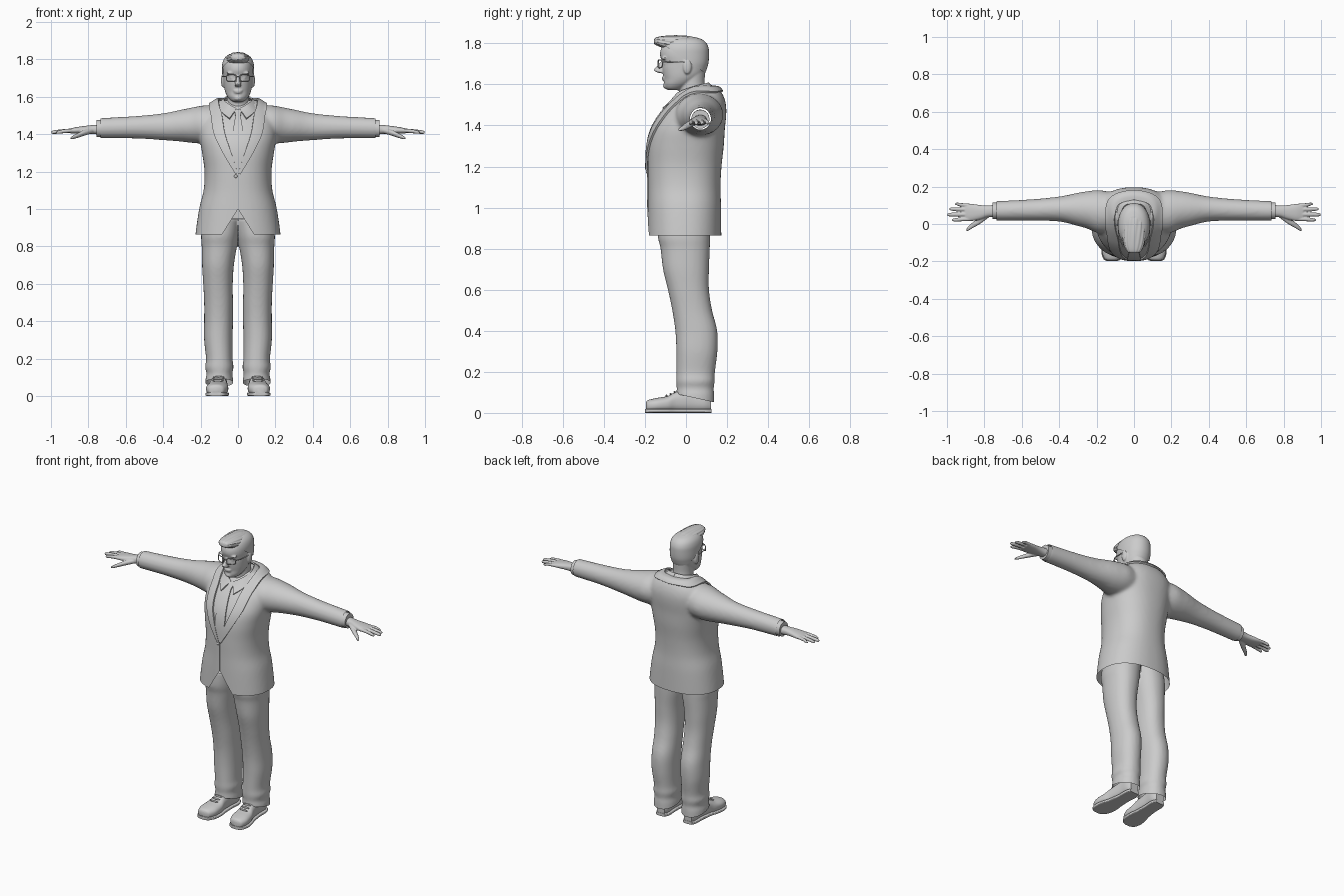
import bpy, bmesh, math
from mathutils import Vector
from mathutils.bvhtree import BVHTree

if "Cube" in bpy.data.objects:
    bpy.data.objects.remove(bpy.data.objects["Cube"])


def spline(rows, steps=6):
    """Catmull-Rom interpolation through rows of numbers."""
    out = []
    for i in range(len(rows) - 1):
        p = [rows[max(0, min(len(rows) - 1, i + k))] for k in (-1, 0, 1, 2)]
        for s in range(steps):
            t = s / steps
            out.append([0.5 * (2 * b + (c - a) * t + (2 * a - 5 * b + 4 * c - d) * t * t
                               + (3 * b - a - 3 * c + d) * t ** 3) for a, b, c, d in zip(*p)])
    return out + [list(rows[-1])]


def loft(bm, rings, axis, n=2.0, sides=40, both=False, ridge=0.0):
    """Skin superellipse rings (position, centre u, centre v, radius u, radius v) along an axis."""
    for flip in ((1, -1) if both else (1,)):
        loops = []
        for t, cu, cv, ru, rv in spline(rings):
            loop = []
            for k in range(sides):
                a = 2 * math.pi * k / sides
                c, s = math.cos(a), math.sin(a)
                w = 1 + ridge * math.sin(14 * a + 25 * t)
                co = [cu + w * ru * math.copysign(abs(c) ** (2 / n), c),
                      cv + w * rv * math.copysign(abs(s) ** (2 / n), s)]
                co.insert(axis, t)
                loop.append(bm.verts.new((co[0] * flip, co[1], co[2])))
            loops.append(loop)
        for a, b in zip(loops, loops[1:]):
            for k in range(sides):
                j = (k + 1) % sides
                bm.faces.new((a[k], a[j], b[j], b[k]))
        bm.faces.new(loops[0])
        bm.faces.new(loops[-1])
    bmesh.ops.recalc_face_normals(bm, faces=bm.faces)


def ball(bm, loc, scale, both=True):
    for flip in ((1, -1) if both else (1,)):
        made = bmesh.ops.create_uvsphere(bm, u_segments=20, v_segments=12, radius=1)["verts"]
        for v in made:
            v.co = Vector((loc[0] * flip + v.co.x * scale[0], loc[1] + v.co.y * scale[1],
                           loc[2] + v.co.z * scale[2]))


def apply_mods(obj):
    dg = bpy.context.evaluated_depsgraph_get()
    me = bpy.data.meshes.new_from_object(obj.evaluated_get(dg))
    obj.modifiers.clear()
    obj.data = me


def make(bm, name, voxel=0, smooth=0):
    """Turn a bmesh into an object, optionally fusing its pieces into one skin."""
    me = bpy.data.meshes.new(name)
    bm.to_mesh(me)
    bm.free()
    obj = bpy.data.objects.new(name, me)
    bpy.context.collection.objects.link(obj)
    if voxel:
        m = obj.modifiers.new("fuse", "REMESH")
        m.mode, m.voxel_size = "VOXEL", voxel
        m = obj.modifiers.new("relax", "SMOOTH")
        m.factor, m.iterations = 0.5, smooth
        apply_mods(obj)
    return obj


def cut(bm, co, no, geom=None, clear=True):
    geom = geom or bm.verts[:] + bm.edges[:] + bm.faces[:]
    bmesh.ops.bisect_plane(bm, geom=geom, plane_co=co, plane_no=no, clear_outer=clear)


# Jacket: torso and sleeves fused, then trimmed at hem, cuffs and front notch
bm = bmesh.new()
loft(bm, [(.80, 0, -.008, .23, .18), (.86, 0, -.008, .228, .18), (1.0, 0, -.008, .208, .179),
          (1.1, 0, -.009, .184, .177), (1.2, 0, -.007, .179, .18), (1.3, 0, 0, .192, .184),
          (1.38, 0, .012, .205, .177), (1.45, 0, .036, .205, .16), (1.5, 0, .057, .192, .138),
          (1.545, 0, .072, .16, .11), (1.582, 0, .08, .11, .078)], 2, n=2.3, sides=64)
loft(bm, [(.08, .06, 1.455, .1, .1), (.18, .065, 1.452, .116, .102), (.25, .075, 1.448, .1, .094),
          (.3, .078, 1.446, .089, .086), (.4, .08, 1.44, .067, .072), (.55, .075, 1.437, .057, .06),
          (.75, .07, 1.432, .052, .054)], 0, both=True)
jacket = make(bm, "jacket", .01, 8)
bm = bmesh.new()
bm.from_mesh(jacket.data)
surface = BVHTree.FromBMesh(bm)
cut(bm, (0, 0, .863), (0, 0, -1))
for s in (1, -1):
    cut(bm, (s * .735, 0, 0), (s, 0, 0))
    faces = [f for f in bm.faces if f.calc_center_median().y < 0 and f.calc_center_median().z < 1.05]
    geom = list({g for f in faces for g in f.verts[:] + f.edges[:]}) + faces
    cut(bm, (0, 0, 1.0), (s * 1.6, 0, 1), geom, False)
notch = []
for f in bm.faces:
    c = f.calc_center_median()
    if c.y < 0 and c.z < 1.0 - 1.6 * abs(c.x):
        notch.append(f)
bmesh.ops.delete(bm, geom=notch, context="FACES")
bm.to_mesh(jacket.data)
bm.free()


def ribbon(name, edge_a, edge_b, offset, thick, mirror=True, drape=True, across=8):
    """Strip of cloth between two edges, laid on the jacket surface."""
    bm = bmesh.new()
    rows = []
    for a, b in zip(spline(edge_a, 8), spline(edge_b, 8)):
        row = []
        for k in range(across + 1):
            p = Vector(a).lerp(Vector(b), k / across)
            if drape:
                loc, normal, _, _ = surface.find_nearest(p)
                p = loc + normal * offset
            row.append(bm.verts.new(p))
        rows.append(row)
    for r, q in zip(rows, rows[1:]):
        for k in range(across):
            bm.faces.new((r[k], r[k + 1], q[k + 1], q[k]))
    obj = make(bm, name)
    m = obj.modifiers.new("cloth", "SOLIDIFY")
    m.thickness, m.offset = thick, 0
    if mirror:
        obj.modifiers.new("mirror", "MIRROR")
    apply_mods(obj)


# Lapels running into the jacket collar, shirt front, shirt collar, tie, front flap
inner = [(.003, -.19, 1.195), (.035, -.185, 1.3), (.068, -.15, 1.4), (.085, -.08, 1.5),
         (.1, 0, 1.56), (.085, .1, 1.59), (0, .13, 1.595)]
outer = [(.012, -.19, 1.185), (.08, -.18, 1.3), (.125, -.13, 1.4), (.145, -.06, 1.5),
         (.152, .03, 1.55), (.125, .145, 1.565), (0, .178, 1.565)]
ribbon("lapels", inner, outer, .007, .01)
centre = [(0, -.19, 1.195), (0, -.185, 1.3), (0, -.155, 1.4), (0, -.085, 1.5), (0, -.04, 1.54)]
ribbon("shirt_front", centre, inner[:5], .001, .004)
ribbon("shirt_collar",
       [(.008, -.058, 1.535), (.05, -.035, 1.56), (.074, .03, 1.585), (.05, .095, 1.603), (0, .108, 1.607)],
       [(.045, -.112, 1.482), (.088, -.055, 1.52), (.1, .03, 1.565), (.07, .11, 1.582), (0, .128, 1.588)],
       0, .008, drape=False)
tie = [(.022, -.06, 1.535), (.014, -.09, 1.495), (.02, -.12, 1.46), (.034, -.18, 1.32), (.012, -.19, 1.19)]
ribbon("tie", tie, [(-x, y, z) for x, y, z in tie], .006, .008, mirror=False)
ribbon("front_flap", [(0, -.19, 1.2), (0, -.19, 1.0)], [(-.04, -.19, 1.2), (-.04, -.19, 1.0)],
       .001, .004, mirror=False)
bm = bmesh.new()
ball(bm, (-.012, -.19, 1.175), (.009, .006, .009), False)
make(bm, "jacket_button")

# Trousers with a slanted hem
bm = bmesh.new()
loft(bm, [(.95, .085, -.01, .1, .125), (.86, .097, -.01, .1, .127), (.8, .1, -.004, .094, .12),
          (.7, .107, 0, .085, .112), (.6, .107, .012, .079, .1), (.5, .104, .03, .077, .097),
          (.4, .104, .05, .077, .102), (.3, .105, .053, .076, .1), (.2, .1, .047, .071, .094),
          (.155, .1, .046, .076, .094), (.12, .099, .045, .069, .09), (.085, .1, .045, .074, .092),
          (.02, .1, .045, .074, .092)], 2, n=2.2, both=True)
trousers = make(bm, "trousers", .009, 4)
bm = bmesh.new()
bm.from_mesh(trousers.data)
cut(bm, (0, -.045, .092), (0, -.04, -.18))
bm.to_mesh(trousers.data)
bm.free()

# Shoes, soles and laces
bm = bmesh.new()
shoe = [(-.196, .118, .03, .02, .018), (-.185, .117, .034, .042, .028), (-.145, .113, .038, .058, .034),
        (-.09, .108, .043, .056, .039), (-.045, .104, .054, .046, .05), (.03, .1, .06, .04, .056),
        (.09, .098, .055, .041, .051), (.122, .098, .045, .028, .036)]
loft(bm, shoe, 1, n=2.4, both=True)
make(bm, "shoes")
bm = bmesh.new()
loft(bm, [(y * 1.015, cx, .01, rx + .004, .01) for y, cx, cz, rx, rz in shoe], 1, n=5, both=True)
make(bm, "shoe_soles")
bm = bmesh.new()
for i in range(3):
    ball(bm, (.107 - .002 * i, -.095 + .02 * i, .083 + .009 * i), (.03, .005, .006))
make(bm, "shoe_laces")

# Shirt cuffs and hands
bm = bmesh.new()
loft(bm, [(.70, .07, 1.431, .044, .046), (.756, .07, 1.43, .044, .046)], 0, both=True)
make(bm, "shirt_cuffs")
bm = bmesh.new()
loft(bm, [(.735, .07, 1.425, .034, .027), (.78, .068, 1.425, .031, .024), (.82, .063, 1.423, .038, .021),
          (.87, .062, 1.42, .046, .017), (.905, .064, 1.417, .044, .011)], 0, n=2.3, both=True)
for y0, tip, y1, r in ((.027, .972, .022, .0105), (.052, .998, .05, .0115),
                       (.077, .988, .08, .0105), (.099, .957, .107, .0095)):
    loft(bm, [(.875, y0, 1.42, r, r), (.925, (y0 + y1) / 2, 1.417, r, r),
              (tip - .012, y1, 1.411, r * .85, r * .85), (tip, y1, 1.409, r * .4, r * .4)],
         0, sides=14, both=True)
loft(bm, [(.775, .05, 1.42, .014, .014), (.825, .018, 1.406, .019, .015), (.865, -.008, 1.39, .015, .012),
          (.885, -.024, 1.382, .012, .009), (.896, -.032, 1.378, .006, .005)], 0, sides=16, both=True)
make(bm, "hands", .004, 2)

# Head with neck, nose, brows, lips and ears
skull = [(1.572, -.085, -.03, .02), (1.58, -.1, -.01, .038), (1.6, -.107, .025, .056),
         (1.625, -.107, .06, .068), (1.65, -.112, .085, .074), (1.68, -.116, .098, .077),
         (1.705, -.115, .104, .079), (1.74, -.126, .106, .08), (1.77, -.123, .104, .078),
         (1.795, -.108, .092, .069), (1.812, -.085, .07, .052), (1.822, -.045, .035, .028)]
bm = bmesh.new()
loft(bm, [(z, 0, (f + b) / 2, rx, (b - f) / 2) for z, f, b, rx in skull], 2, n=2.15)
loft(bm, [(1.5, 0, .042, .066, .07), (1.56, 0, .033, .061, .066), (1.61, 0, .029, .059, .062),
          (1.68, 0, .032, .062, .063)], 2)
loft(bm, [(1.71, 0, -.114, .008, .01), (1.69, 0, -.124, .01, .017), (1.67, 0, -.133, .015, .024),
          (1.66, 0, -.126, .018, .018), (1.655, 0, -.118, .012, .012)], 2, sides=20)
ball(bm, (.035, -.106, 1.727), (.028, .012, .008))
ball(bm, (.03, -.096, 1.702), (.015, .014, .011))
ball(bm, (0, -.108, 1.633), (.024, .01, .005), False)
ball(bm, (0, -.107, 1.623), (.021, .01, .005), False)
ball(bm, (0, -.098, 1.593), (.022, .014, .014), False)
ball(bm, (.081, .006, 1.687), (.01, .021, .037))
make(bm, "head", .005, 2)

# Short hair on the sides and back, swept-up hair on top
bm = bmesh.new()
loft(bm, [(z + .04 * (z - 1.6), 0, (f + b) / 2 + .002, rx + .006, (b - f) / 2 + .004)
          for z, f, b, rx in skull], 2, n=2.15)
cut(bm, (0, -.12, 1.8), (0, -.15, -.22))
make(bm, "side_hair")
bm = bmesh.new()
loft(bm, [(-.156, 0, 1.808, .016, .009), (-.145, 0, 1.81, .038, .019), (-.1, 0, 1.805, .056, .031),
          (-.03, 0, 1.797, .063, .041), (.04, 0, 1.788, .063, .041), (.085, 0, 1.765, .05, .028),
          (.105, 0, 1.75, .022, .012)], 1, n=2.2, sides=84, ridge=.03)
make(bm, "top_hair")

# Glasses
cu = bpy.data.curves.new("glasses", "CURVE")
cu.dimensions, cu.bevel_depth, cu.bevel_resolution = "3D", .0028, 2
paths = [([(-.01, -.134, 1.706), (0, -.137, 1.709), (.01, -.134, 1.706)], False)]
for s in (1, -1):
    rim = []
    for k in range(24):
        a = 2 * math.pi * k / 24
        c, d = math.cos(a), math.sin(a)
        x = .036 + .026 * math.copysign(abs(c) ** .6, c)
        rim.append((s * x, -.136 + 5.5 * x * x, 1.7 + .019 * math.copysign(abs(d) ** .6, d)))
    paths.append((rim, True))
    paths.append(([(s * .061, -.115, 1.708), (s * .08, -.08, 1.71), (s * .085, .01, 1.708)], False))
for pts, closed in paths:
    sp = cu.splines.new("POLY")
    sp.points.add(len(pts) - 1)
    for p, co in zip(sp.points, pts):
        p.co = (*co, 1)
    sp.use_cyclic_u = closed
bpy.context.collection.objects.link(bpy.data.objects.new("glasses", cu))

# Smooth shading with crisp edges
for o in bpy.context.scene.objects:
    if o.type == "MESH":
        o.select_set(True)
        bpy.context.view_layer.objects.active = o
bpy.ops.object.shade_smooth_by_angle(angle=math.radians(40))
